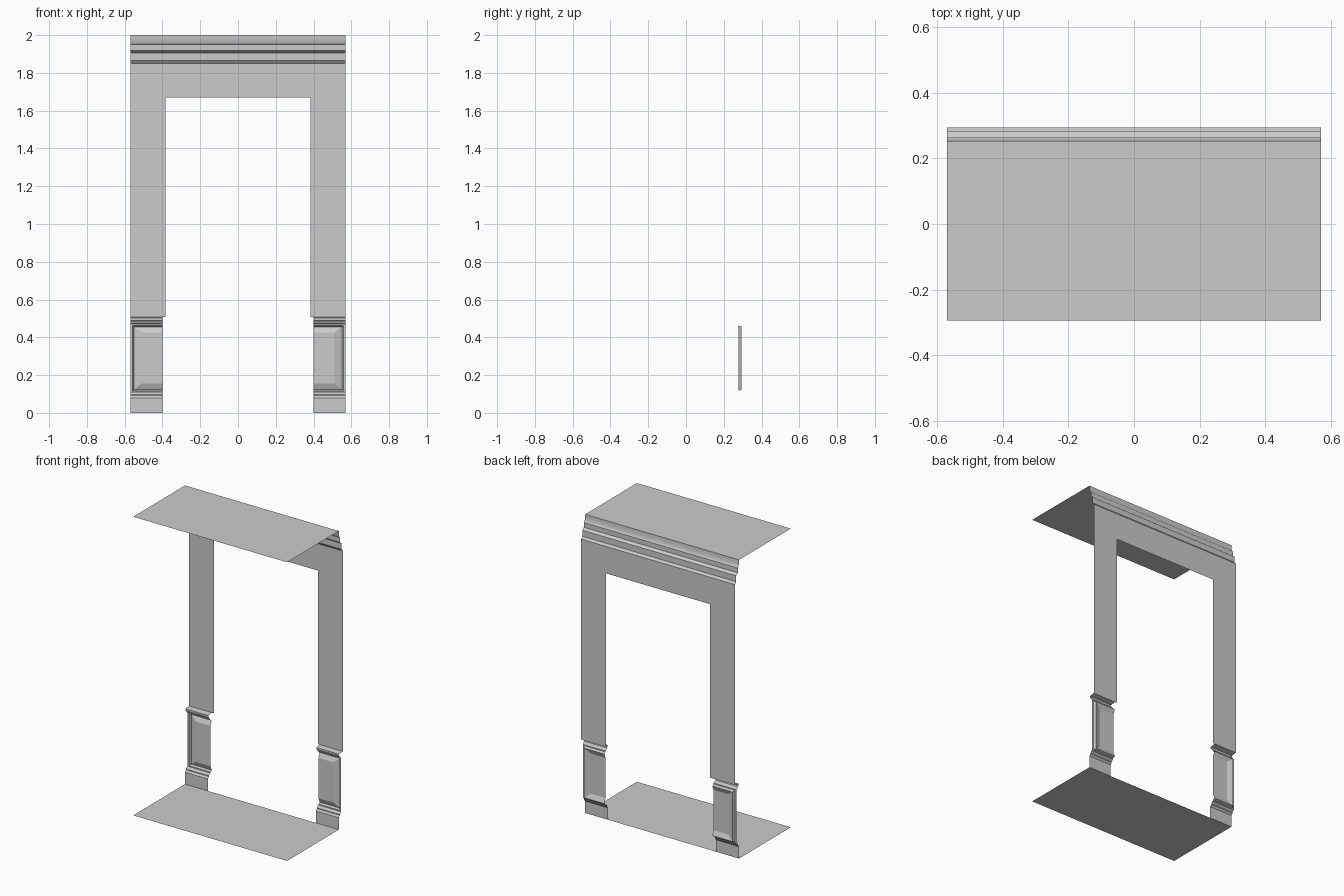
import bpy, bmesh, math

if "Cube" in bpy.data.objects:
    bpy.data.objects.remove(bpy.data.objects["Cube"])

W = 0.57      # half width of the room
YF = -0.295   # front edge
YW = 0.295    # plane of the door wall
YB = 0.253    # face of skirting / cornice lip
JAMB = 0.385  # half width of the door opening
XI = 0.40     # inner end of the wainscot


def make(name, verts, faces, facing, smooth=False):
    """Mesh from points; every face is turned towards the given direction."""
    bm = bmesh.new()
    vs = [bm.verts.new(v) for v in verts]
    for f in faces:
        bm.faces.new([vs[i] for i in f])
    bm.normal_update()
    for f in bm.faces:
        if f.normal.x * facing[0] + f.normal.y * facing[1] + f.normal.z * facing[2] < 0:
            f.normal_flip()
    me = bpy.data.meshes.new(name)
    bm.to_mesh(me)
    bm.free()
    ob = bpy.data.objects.new(name, me)
    bpy.context.collection.objects.link(ob)
    if smooth:
        bpy.ops.object.select_all(action='DESELECT')
        ob.select_set(True)
        bpy.context.view_layer.objects.active = ob
        bpy.ops.object.shade_smooth_by_angle(angle=math.radians(30))
    return ob


def moulding(name, profile, x0, x1, smooth=False):
    """Sweep a (y, z) profile along x."""
    verts = [(x, y, z) for y, z in profile for x in (x0, x1)]
    faces = [(2 * i, 2 * i + 1, 2 * i + 3, 2 * i + 2) for i in range(len(profile) - 1)]
    return make(name, verts, faces, (0, -1, 0.01), smooth)


def panel(name, s):
    """Raised panel cut open at the door side: nested U-shaped loops."""
    loops = [(W, .110, .470, .278), (.558, .117, .463, .278),
             (.550, .123, .456, .294), (.510, .155, .425, .280)]
    verts = []
    for xo, zb, zt, y in loops:
        verts += [(s * XI, y, zb), (s * xo, y, zb), (s * xo, y, zt), (s * XI, y, zt)]
    faces = [(4 * k + i, 4 * k + i + 1, 4 * k + i + 5, 4 * k + i + 4)
             for k in range(3) for i in range(3)]
    faces.append((12, 13, 14, 15))
    return make(name, verts, faces, (0, -1, 0))


# Floor and ceiling
for name, z, up in (("floor", 0, 1), ("ceiling", 2, -1)):
    make(name, [(-W, YF, z), (W, YF, z), (W, YB, z), (-W, YB, z)], [(0, 1, 2, 3)], (0, 0, up))

# Door wall
xs, zs = (-W, -JAMB, JAMB, W), (.508, 1.67, 1.85)
make("door_wall", [(x, YW, z) for z in zs for x in xs],
     [(0, 1, 5, 4), (2, 3, 7, 6), (4, 5, 9, 8), (5, 6, 10, 9), (6, 7, 11, 10)], (0, -1, 0))

# Cornice: rounded lip, then two stepped bands down to the wall
lip = [(.266 - .013 * math.cos(t * math.pi / 16), 2 - .05 * math.sin(t * math.pi / 16))
       for t in range(9)]
moulding("cornice", lip + [(.266, 1.918), (.283, 1.905), (.283, 1.865), (YW, 1.85)],
         -W, W, True)

# Wainscot on both sides of the door
for side, s in (("left", -1), ("right", 1)):
    panel("wainscot_panel_" + side, s)
    moulding("wainscot_cap_" + side,
             [(YW, .508), (.257, .503), (.257, .490), (.265, .486), (.270, .476), (.278, .470)],
             s * XI, s * W)
    moulding("skirting_" + side,
             [(.278, .110), (.270, .106), (.263, .098), (.263, .092), (YB, .080), (YB, 0)],
             s * XI, s * W)
